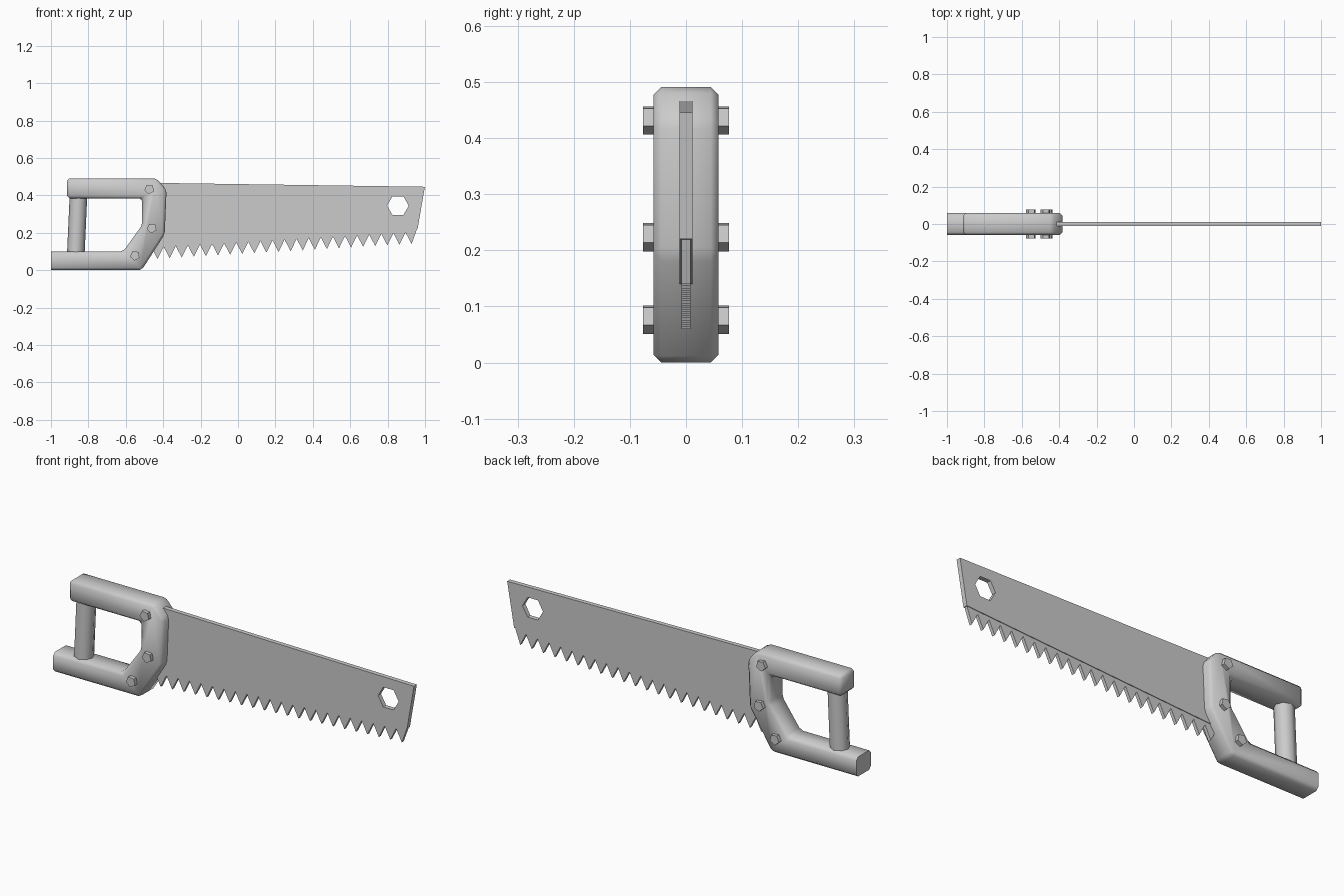
import bpy, bmesh, math
from mathutils import Vector

cube = bpy.data.objects.get("Cube")
if cube:
    bpy.data.objects.remove(cube, do_unlink=True)

grey = bpy.data.materials.new("plain grey")
grey.use_nodes = True
tone = (0.6, 0.6, 0.6, 1)
grey.diffuse_color = tone
grey.node_tree.nodes["Principled BSDF"].inputs["Base Color"].default_value = tone


def finish(name, bm, smooth=None):
    bmesh.ops.recalc_face_normals(bm, faces=bm.faces)
    me = bpy.data.meshes.new(name)
    bm.to_mesh(me)
    bm.free()
    me.materials.append(grey)
    ob = bpy.data.objects.new(name, me)
    bpy.context.collection.objects.link(ob)
    if smooth:
        bpy.ops.object.select_all(action="DESELECT")
        ob.select_set(True)
        bpy.context.view_layer.objects.active = ob
        bpy.ops.object.shade_smooth_by_angle(angle=math.radians(smooth))
    return ob


def slab(outline, half):
    """Extrude an x-z outline to both sides of the centre plane."""
    bm = bmesh.new()
    face = bm.faces.new([bm.verts.new((x, -half, z)) for x, z in outline])
    moved = bmesh.ops.extrude_face_region(bm, geom=[face])["geom"]
    bmesh.ops.translate(bm, vec=(0, 2 * half, 0),
                        verts=[v for v in moved if isinstance(v, bmesh.types.BMVert)])
    return bm


def ngon(cx, cz, r, n, start=0.0):
    return [(cx + r * math.cos(start + math.tau * i / n),
             cz + r * math.sin(start + math.tau * i / n)) for i in range(n)]


def rod(name, a, b, r, n, smooth=40):
    a, b = Vector(a), Vector(b)
    bm = bmesh.new()
    bmesh.ops.create_cone(bm, cap_ends=True, segments=n, radius1=r, radius2=r,
                          depth=(b - a).length)
    turn = (b - a).to_track_quat("Z", "Y").to_matrix().to_4x4()
    bm.transform(turn)
    bmesh.ops.translate(bm, verts=bm.verts, vec=(a + b) / 2)
    return finish(name, bm, smooth)


# Handle frame: chamfered everywhere except the open end of the lower bar
bm = slab([(-0.915, 0.494), (-0.435, 0.494), (-0.382, 0.432), (-0.392, 0.195),
           (-0.515, 0.003), (-1.0, 0.003), (-1.0, 0.102), (-0.615, 0.102),
           (-0.512, 0.245), (-0.512, 0.387), (-0.915, 0.387)], 0.058)
bmesh.ops.translate(bm, verts=bm.verts, vec=(0, 0, -0.003))
edges = [e for e in bm.edges if not all(v.co.x < -0.99 for v in e.verts)]
bmesh.ops.bevel(bm, geom=edges, offset=0.014, segments=1, affect="EDGES",
                clamp_overlap=True)
finish("handle_frame", bm, 60)

# Grip post
rod("grip_post", (-0.867, 0, 0.09), (-0.853, 0, 0.40), 0.047, 8, 60)

# Bolts through the handle
for i, (x, z) in enumerate([(-0.474, 0.433), (-0.461, 0.225), (-0.551, 0.078)]):
    bm = slab(ngon(x, z, 0.027, 5, math.pi + 0.2), 0.077)
    finish("bolt_%d" % (i + 1), bm, 40)

# Blade with a hexagonal hanging hole
blade = finish("blade", slab([(-0.46, 0.467), (0.999, 0.446),
                              (0.96, 0.22), (-0.46, 0.138)], 0.0115))
cutter = finish("hole_cutter", slab(ngon(0.855, 0.345, 0.058, 6), 0.1))
cutter.hide_render = True
cutter.hide_set(True)
cut = blade.modifiers.new("hanging hole", "BOOLEAN")
cut.operation = "DIFFERENCE"
cut.solver = "EXACT"
cut.object = cutter
bpy.context.view_layer.objects.active = blade
bpy.ops.object.modifier_apply(modifier=cut.name)
bpy.data.objects.remove(cutter, do_unlink=True)

# Row of teeth, thinner than the blade and following its lower edge
count = 22
first, last = -0.43, 0.928
step = (last - first) / (count - 1)
slope = 0.08 / (last - first)
outline = [(0.958, 0.225), (-0.46, 0.145)]
for i in range(count):
    x = first + step * i
    tip = 0.06 + slope * (x - first)
    outline += [(x - step / 2, tip + 0.062), (x, tip)]
outline.append((0.95, 0.2))
finish("teeth", slab(outline, 0.008))
